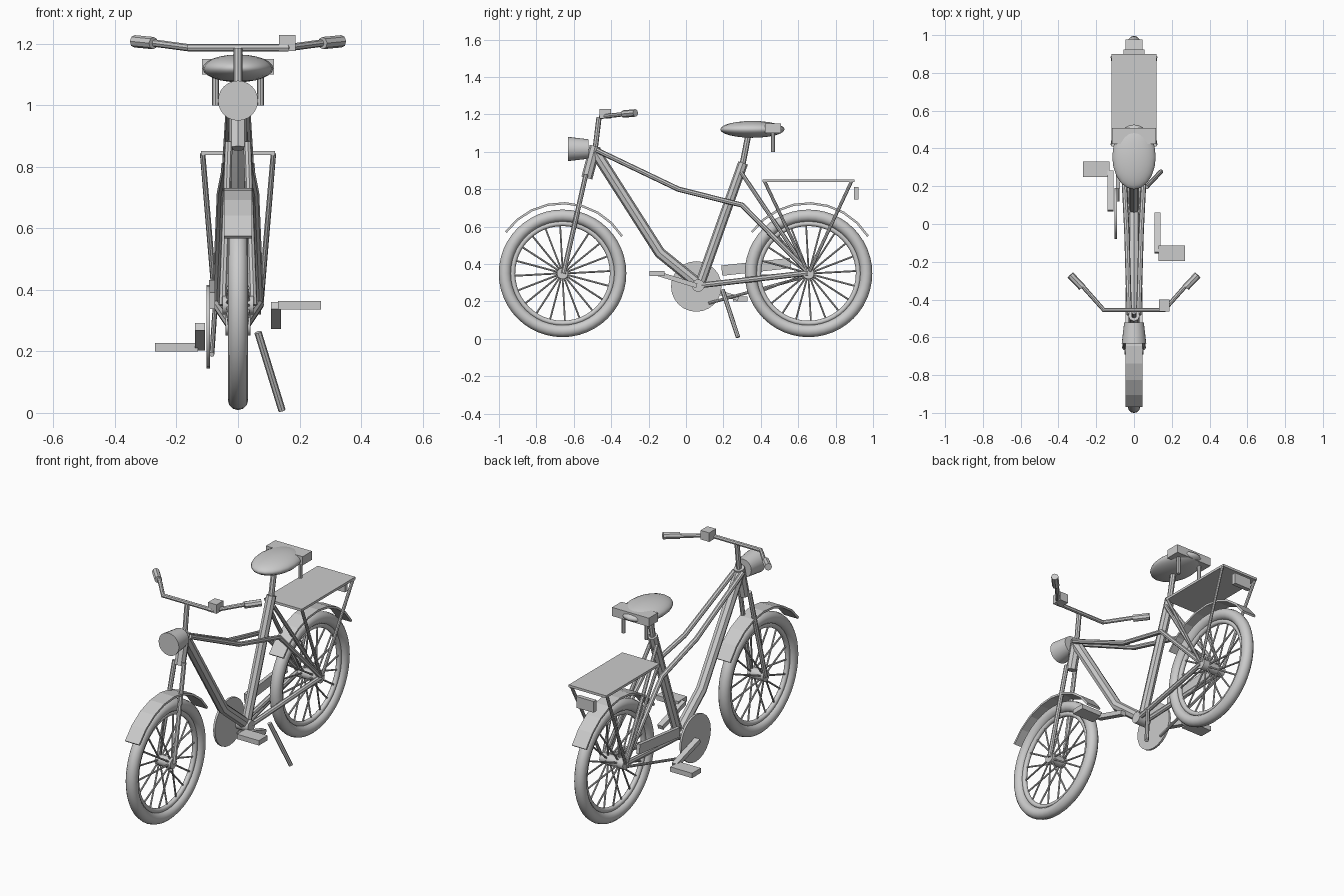
import bpy, bmesh
from math import sin, cos, pi, radians
from mathutils import Vector, Matrix

if "Cube" in bpy.data.objects:
    bpy.data.objects.remove(bpy.data.objects["Cube"])

grey = bpy.data.materials.new("plain_grey")
grey.use_nodes = True
grey.diffuse_color = (0.6, 0.6, 0.6, 1)
grey.node_tree.nodes["Principled BSDF"].inputs["Base Color"].default_value = grey.diffuse_color


def finish(obj):
    """Give an object its colour and smooth its rounded faces."""
    bpy.ops.object.select_all(action='DESELECT')
    obj.select_set(True)
    bpy.context.view_layer.objects.active = obj
    if obj.type == 'CURVE':
        bpy.ops.object.convert(target='MESH')
        obj = bpy.context.object
    obj.data.materials.clear()
    obj.data.materials.append(grey)
    bpy.ops.object.shade_smooth_by_angle(angle=radians(40))
    return obj


def tubes(name, paths, radius):
    """Round tubes along one or more bent paths."""
    curve = bpy.data.curves.new(name, 'CURVE')
    curve.dimensions = '3D'
    curve.bevel_depth = radius
    curve.bevel_resolution = 2
    curve.use_fill_caps = True
    for path in paths:
        spline = curve.splines.new('POLY')
        spline.points.add(len(path) - 1)
        for point, co in zip(spline.points, path):
            point.co = (*co, 1)
    obj = bpy.data.objects.new(name, curve)
    bpy.context.collection.objects.link(obj)
    return finish(obj)


def pair(name, path, radius):
    """The same tube on both sides."""
    tubes(name, [[(s * x, y, z) for x, y, z in path] for s in (1, -1)], radius)


def box(name, centre, size, tilt=0):
    bpy.ops.mesh.primitive_cube_add(size=1, location=centre, rotation=(tilt, 0, 0))
    obj = bpy.context.object
    obj.name = name
    obj.scale = size
    return finish(obj)


def cone(name, centre, r1, r2, depth, rotation):
    bpy.ops.mesh.primitive_cone_add(vertices=24, radius1=r1, radius2=r2, depth=depth,
                                    location=centre, rotation=rotation)
    bpy.context.object.name = name
    return finish(bpy.context.object)


def ring(name, centre, major, minor):
    bpy.ops.mesh.primitive_torus_add(major_segments=48, minor_segments=12, major_radius=major,
                                     minor_radius=minor, location=centre, rotation=(0, pi / 2, 0))
    bpy.context.object.name = name
    return finish(bpy.context.object)


def mudguard(name, y, z):
    """Flat plates following an arc over the wheel."""
    bm = bmesh.new()
    rows = []
    for i in range(9):
        a = radians(32 + 14 * i)
        rows.append([bm.verts.new((x, y + 0.375 * cos(a), z + 0.375 * sin(a)))
                     for x in (-0.045, 0.045)])
    for a, b in zip(rows, rows[1:]):
        bm.faces.new((a[0], a[1], b[1], b[0]))
    mesh = bpy.data.meshes.new(name)
    bm.to_mesh(mesh)
    bm.free()
    obj = bpy.data.objects.new(name, mesh)
    bpy.context.collection.objects.link(obj)
    mod = obj.modifiers.new("thickness", 'SOLIDIFY')
    mod.thickness = 0.012
    mod.offset = 0
    obj.data.materials.append(grey)


# Wheels with hubs, spokes and mudguards
AXLE = 0.35
for side, y, hub in (("front", -0.66, 0.05), ("rear", 0.655, 0.075)):
    ring(side + "_tyre", (0, y, AXLE), 0.308, 0.033)
    ring(side + "_rim", (0, y, AXLE), 0.267, 0.014)
    cone(side + "_hub", (0, y, AXLE), 0.03, 0.03, 2 * hub, (0, pi / 2, 0))
    spokes = []
    for i in range(20):
        a = 2 * pi * i / 20
        x = 0.035 * (-1) ** i
        spokes.append([(x, y + 0.02 * cos(a), AXLE + 0.02 * sin(a)),
                       (0, y + 0.265 * cos(a + 0.05), AXLE + 0.265 * sin(a + 0.05))])
    tubes(side + "_spokes", spokes, 0.005)
    mudguard(side + "_mudguard", y, AXLE)

# Fork, head tube and handlebar
pair("fork_legs", [(0.05, -0.655, 0.35), (0.03, -0.535, 0.88)], 0.013)
tubes("head_tube", [[(0, -0.53, 0.86), (0, -0.485, 1.03)]], 0.03)
tubes("stem", [[(0, -0.485, 1.02), (0, -0.465, 1.185)]], 0.014)
tubes("handlebar", [[(-0.28, -0.32, 1.203), (-0.16, -0.455, 1.187),
                     (0.16, -0.455, 1.187), (0.28, -0.32, 1.203)]], 0.012)
pair("grips", [(0.275, -0.335, 1.202), (0.337, -0.27, 1.208)], 0.02)
box("bell", (0.16, -0.432, 1.203), (0.055, 0.062, 0.052))
cone("headlamp", (0, -0.577, 1.015), 0.052, 0.065, 0.11, (pi / 2, 0, 0))

# Frame
tubes("down_tube", [[(0, -0.485, 1.0), (0, -0.14, 0.46), (0, 0.07, 0.29)]], 0.03)
tubes("seat_tube", [[(0, 0.07, 0.28), (0, 0.305, 0.94)]], 0.027)
tubes("seat_post", [[(0, 0.3, 0.92), (0, 0.335, 1.1)]], 0.016)
pair("twin_tubes", [(0.025, -0.48, 1.01), (0.038, -0.04, 0.8),
                    (0.055, 0.3, 0.715), (0.07, 0.65, 0.36)], 0.014)
pair("seat_stays", [(0.02, 0.295, 0.89), (0.065, 0.65, 0.36)], 0.011)
pair("chain_stays", [(0.025, 0.07, 0.285), (0.07, 0.65, 0.352)], 0.015)
cone("bottom_bracket", (0, 0.065, 0.285), 0.033, 0.033, 0.08, (0, pi / 2, 0))

# Saddle with a pack behind it
bpy.ops.mesh.primitive_uv_sphere_add(segments=20, ring_count=12, radius=1, location=(0, 0.355, 1.12))
saddle = bpy.context.object
saddle.name = "saddle"
saddle.scale = (0.115, 0.172, 0.045)
finish(saddle)
box("saddle_pack", (0, 0.465, 1.125), (0.235, 0.085, 0.05))
pair("saddle_springs", [(0.073, 0.465, 1.0), (0.073, 0.465, 1.11)], 0.011)

# Luggage rack and rear lamp
box("rack_plate", (0, 0.655, 0.845), (0.24, 0.49, 0.014))
pair("rack_front_struts", [(0.115, 0.42, 0.842), (0.075, 0.645, 0.37)], 0.009)
pair("rack_rear_struts", [(0.115, 0.885, 0.842), (0.075, 0.66, 0.36)], 0.009)
box("rear_lamp", (0, 0.91, 0.778), (0.11, 0.025, 0.065))

# Drive train
cone("chainring", (-0.097, 0.055, 0.28), 0.135, 0.135, 0.012, (0, pi / 2, 0))
box("chain_guard", (-0.085, 0.375, 0.385), (0.02, 0.37, 0.055), 0.11)
tubes("chain", [[(-0.085, 0.12, 0.19), (-0.075, 0.65, 0.335)]], 0.008)
for side, x, y, z, tilt in (("right", -1, 0.29, 0.213, -0.3), ("left", 1, -0.155, 0.35, -0.3)):
    box(side + "_crank", (x * 0.124, (y + 0.06) / 2, (z + 0.283) / 2), (0.033, 0.22, 0.025), tilt)
    box(side + "_pedal", (x * 0.2, y, z), (0.14, 0.08, 0.028))

# Kickstand
tubes("kickstand", [[(0.065, 0.195, 0.262), (0.143, 0.278, 0.008)]], 0.012)
